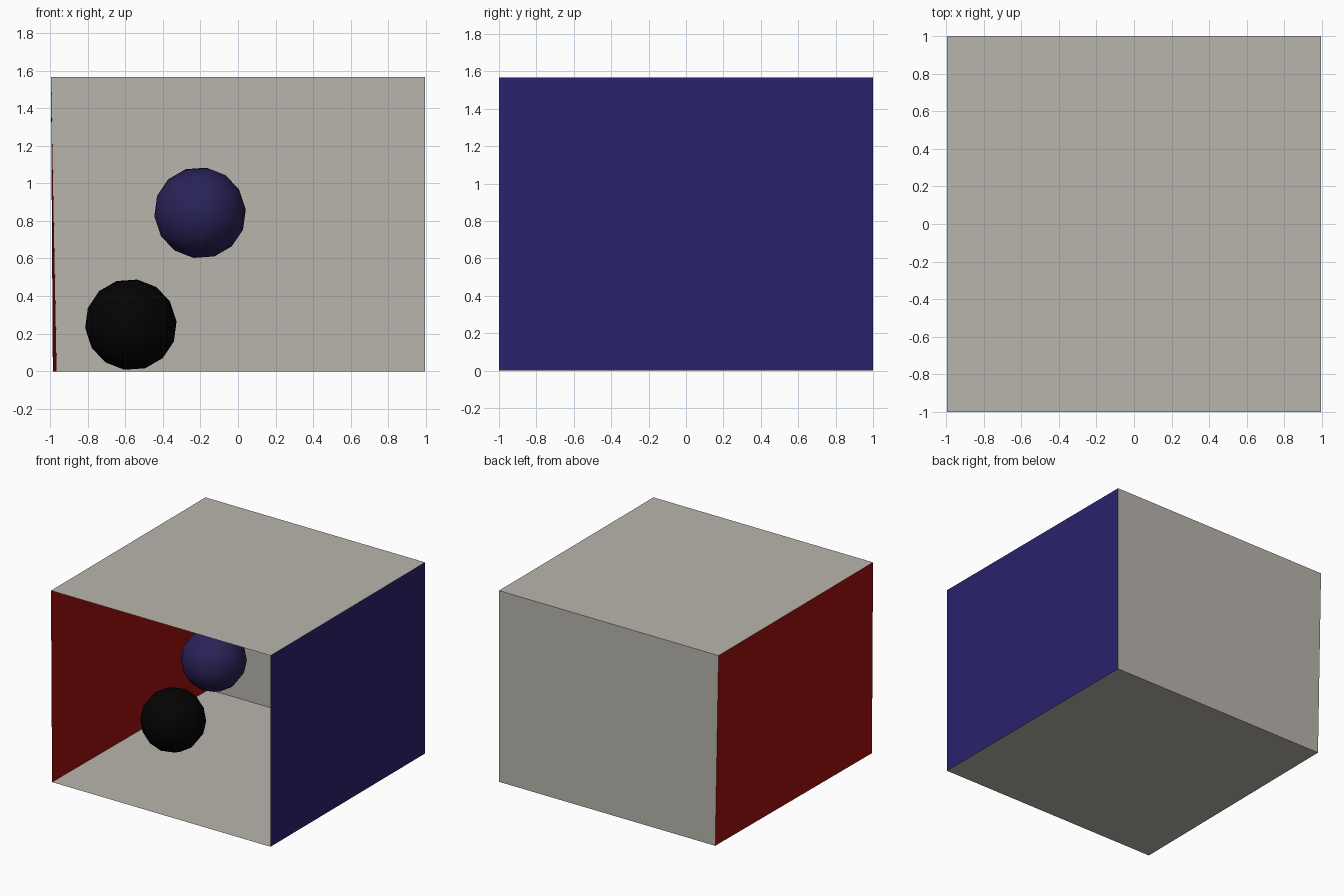
import bpy, bmesh

if "Cube" in bpy.data.objects:
    bpy.data.objects.remove(bpy.data.objects["Cube"])


def material(name, rgb):
    m = bpy.data.materials.new(name)
    m.diffuse_color = (*rgb, 1)
    m.use_nodes = True
    m.node_tree.nodes["Principled BSDF"].inputs["Base Color"].default_value = m.diffuse_color
    return m


GREY = material("warm_grey", (0.485, 0.463, 0.42))
RED = material("red", (0.355, 0.0054, 0.004))
BLUE = material("blue", (0.0222, 0.0163, 0.153))
BLACK = material("black", (0.001, 0.001, 0.001))
BALL_BLUE = material("ball_blue", (0.0222, 0.0163, 0.095))
LAMP = material("lamp_white", (0.57, 0.57, 0.57))


def add_object(name, bm, mat):
    me = bpy.data.meshes.new(name)
    bm.to_mesh(me)
    bm.free()
    me.materials.append(mat)
    ob = bpy.data.objects.new(name, me)
    bpy.context.collection.objects.link(ob)
    return ob


def panel(name, corners, mat):
    bm = bmesh.new()
    bm.faces.new([bm.verts.new(c) for c in corners])
    return add_object(name, bm, mat)


def ball(name, centre, r, mat):
    # low-poly smooth-shaded sphere, tilted
    bm = bmesh.new()
    bmesh.ops.create_uvsphere(bm, u_segments=14, v_segments=8, radius=r)
    for f in bm.faces:
        f.smooth = True
    ob = add_object(name, bm, mat)
    ob.location = centre
    ob.rotation_euler = (1.4, 0.15, 0.1)


# room corners; the left wall leans out slightly towards the top
H, X = 1.566, 0.995
floor_fl, floor_bl = (-0.985, -1, 0), (-0.965, 1, 0)
floor_fr, floor_br = (X, -1, 0), (X, 1, 0)
top_fl, top_bl = (-X, -1, H), (-X, 1, H)
top_fr, top_br = (X, -1, H), (X, 1, H)

# open-fronted room, normals facing inwards
panel("floor", [floor_fl, floor_fr, floor_br, floor_bl], GREY)
panel("ceiling", [top_fl, top_bl, top_br, top_fr], GREY)
panel("back_wall", [floor_bl, floor_br, top_br, top_bl], GREY)
panel("left_wall", [floor_fl, floor_bl, top_bl, top_fl], RED)
panel("right_wall", [floor_fr, top_fr, top_br, floor_br], BLUE)

# lamp panel just under the ceiling
z = H - 0.01
panel("ceiling_lamp", [(-0.23, -0.18, z), (-0.23, 0.19, z),
                       (0.24, 0.19, z), (0.24, -0.18, z)], LAMP)

# balls
ball("black_ball", (-0.57, -0.025, 0.248), 0.246, BLACK)
ball("blue_ball", (-0.202, -0.025, 0.843), 0.246, BALL_BLUE)
